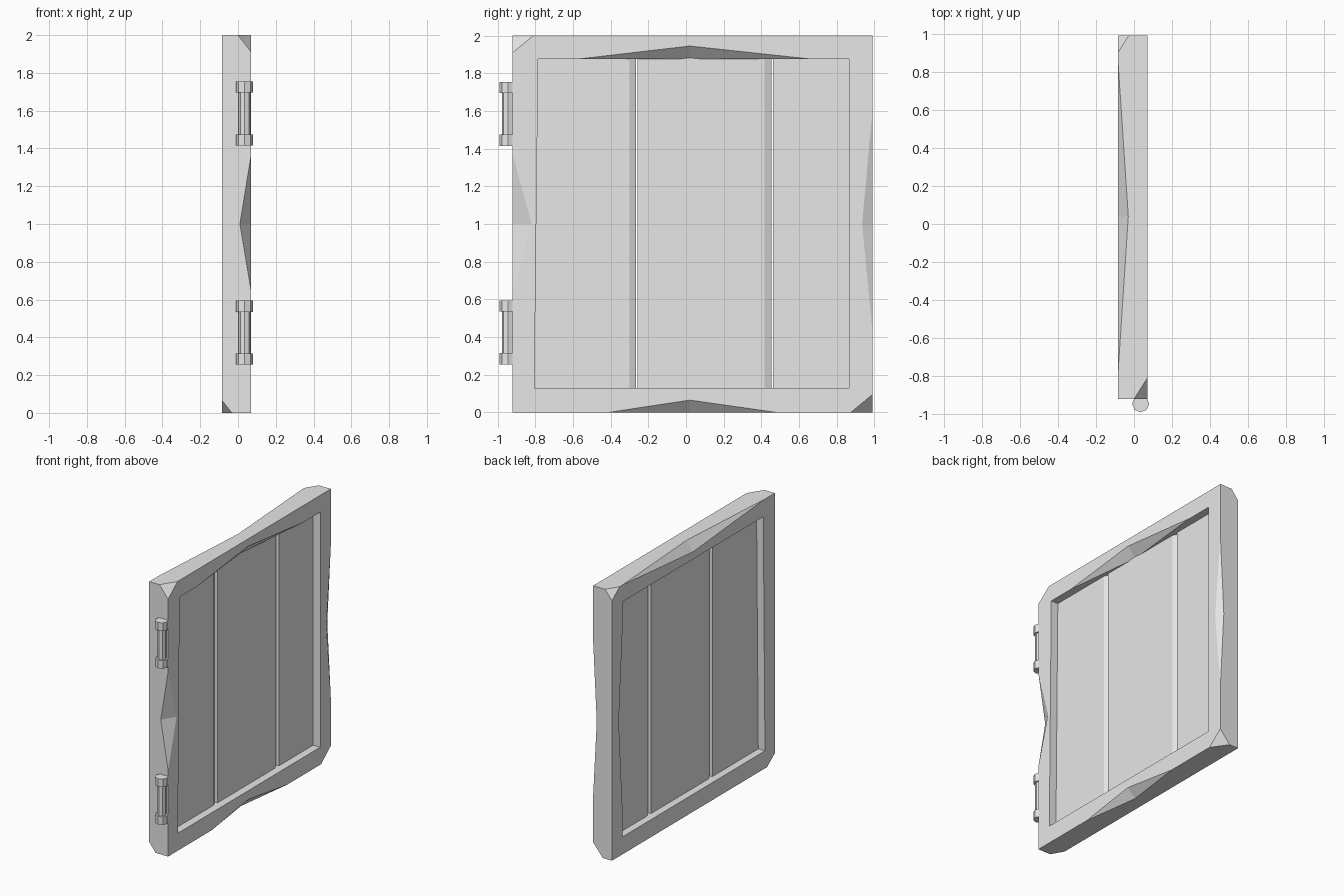
import bpy, bmesh
from mathutils import Vector

cube = bpy.data.objects.get("Cube")
if cube:
    bpy.data.objects.remove(cube, do_unlink=True)

grey = bpy.data.materials.new("light grey")
grey.use_nodes = True
grey.diffuse_color = (0.8, 0.8, 0.8, 1)
grey.node_tree.nodes["Principled BSDF"].inputs["Base Color"].default_value = (0.8, 0.8, 0.8, 1)


def make(name, bm):
    bmesh.ops.recalc_face_normals(bm, faces=bm.faces)
    mesh = bpy.data.meshes.new(name)
    bm.to_mesh(mesh)
    bm.free()
    mesh.materials.append(grey)
    obj = bpy.data.objects.new(name, mesh)
    bpy.context.collection.objects.link(obj)
    return obj


def prism(name, profile, offset):
    """Extrude a closed profile of 3D points along offset."""
    bm = bmesh.new()
    face = bm.faces.new([bm.verts.new(p) for p in profile])
    new = bmesh.ops.extrude_face_region(bm, geom=[face])["geom"]
    verts = [g for g in new if isinstance(g, bmesh.types.BMVert)]
    bmesh.ops.translate(bm, verts=verts, vec=offset)
    return make(name, bm)


def subtract(target, cutter):
    cutter.hide_render = True
    mod = target.modifiers.new("cut", "BOOLEAN")
    mod.operation = "DIFFERENCE"
    mod.solver = "EXACT"
    mod.object = cutter
    bpy.context.view_layer.objects.active = target
    bpy.ops.object.modifier_apply(modifier=mod.name)
    bpy.data.objects.remove(cutter, do_unlink=True)


def chip(target, points, cut_points):
    """Cut a tetrahedron, grown a little about the cut so it clears the surface."""
    pts = [Vector(p) for p in points]
    pivot = sum(pts[:cut_points], Vector()) / cut_points
    bm = bmesh.new()
    for p in pts:
        bm.verts.new(pivot + (p - pivot) * 1.1)
    bmesh.ops.convex_hull(bm, input=bm.verts)
    subtract(target, make("chip_cutter", bm))


# Frame with a slightly uneven opening
BACK, FRONT = -0.085, 0.07
LOW, HIGH, TOP = -0.92, 0.99, 2.0
frame = prism("frame", [(BACK, LOW, 0), (BACK, HIGH, 0), (BACK, HIGH, TOP), (BACK, LOW, TOP)],
              (FRONT - BACK, 0, 0))
opening = prism("opening_cutter", [(-0.3, -0.805, 0.13), (-0.3, 0.865, 0.13),
                                   (-0.3, 0.865, 1.875), (-0.3, -0.785, 1.875)], (0.6, 0, 0))
subtract(frame, opening)

# Worn dents along the edges: two deepest points, then the two ends
dents = [
    [(FRONT, -0.82, 1), (0.01, LOW, 1), (FRONT, LOW, 0.64), (FRONT, LOW, 1.37)],
    [(FRONT, 0.935, 1), (0.04, HIGH, 1), (FRONT, HIGH, 0.43), (FRONT, HIGH, 1.6)],
    [(FRONT, 0.02, 0.065), (0.01, 0.02, 0), (FRONT, -0.41, 0), (FRONT, 0.48, 0)],
    [(FRONT, 0.02, 1.945), (0.005, 0.02, 1.875), (FRONT, -0.58, 1.875), (FRONT, 0.67, 1.875)],
    [(BACK, 0.04, 1.93), (-0.03, 0.04, TOP), (BACK, -0.8, TOP), (BACK, 0.87, TOP)],
    [(BACK, 0.91, 1), (-0.04, 0.865, 1), (BACK, 0.865, 0.3), (BACK, 0.865, 1.7)],
]
for points in dents:
    chip(frame, points, 2)

# Broken corners: corner point and how far the break runs along x, y, z
corners = [
    ((FRONT, LOW, TOP), (-0.07, 0.11, -0.09)),
    ((BACK, HIGH, TOP), (0.057, -0.09, -0.07)),
    ((FRONT, HIGH, 0), (-0.08, -0.115, 0.095)),
    ((BACK, LOW, 0), (0.052, 0.09, 0.067)),
]
for corner, run in corners:
    c = Vector(corner)
    ends = [c + Vector([run[i] if i == axis else 0 for i in range(3)]) for axis in range(3)]
    chip(frame, ends + [c], 3)

# Three planks with opposite edges chamfered and narrow gaps between
P0, P1, CH, CW = -0.03, 0.012, 0.018, 0.035
for name, y0, y1 in (("right_plank", -0.85, -0.266), ("middle_plank", -0.257, 0.453),
                     ("left_plank", 0.463, 0.93)):
    prism(name, [(P0, y0 + CW, 0.08), (P0 + CH, y0, 0.08), (P1, y0, 0.08),
                 (P1, y1 - CW, 0.08), (P1 - CH, y1, 0.08), (P0, y1, 0.08)], (0, 0, 1.83))

# Hinges: a pin with a collar at each end
def cylinder(name, radius, z0, z1):
    bm = bmesh.new()
    bmesh.ops.create_cone(bm, cap_ends=True, segments=8, radius1=radius, radius2=radius, depth=z1 - z0)
    bmesh.ops.translate(bm, verts=bm.verts, vec=(0.035, -0.945, (z0 + z1) / 2))
    make(name, bm)


for label, base in (("lower", 0.255), ("upper", 1.415)):
    cylinder(label + "_hinge_pin", 0.032, base + 0.03, base + 0.31)
    cylinder(label + "_hinge_bottom_collar", 0.045, base, base + 0.06)
    cylinder(label + "_hinge_top_collar", 0.045, base + 0.28, base + 0.34)
